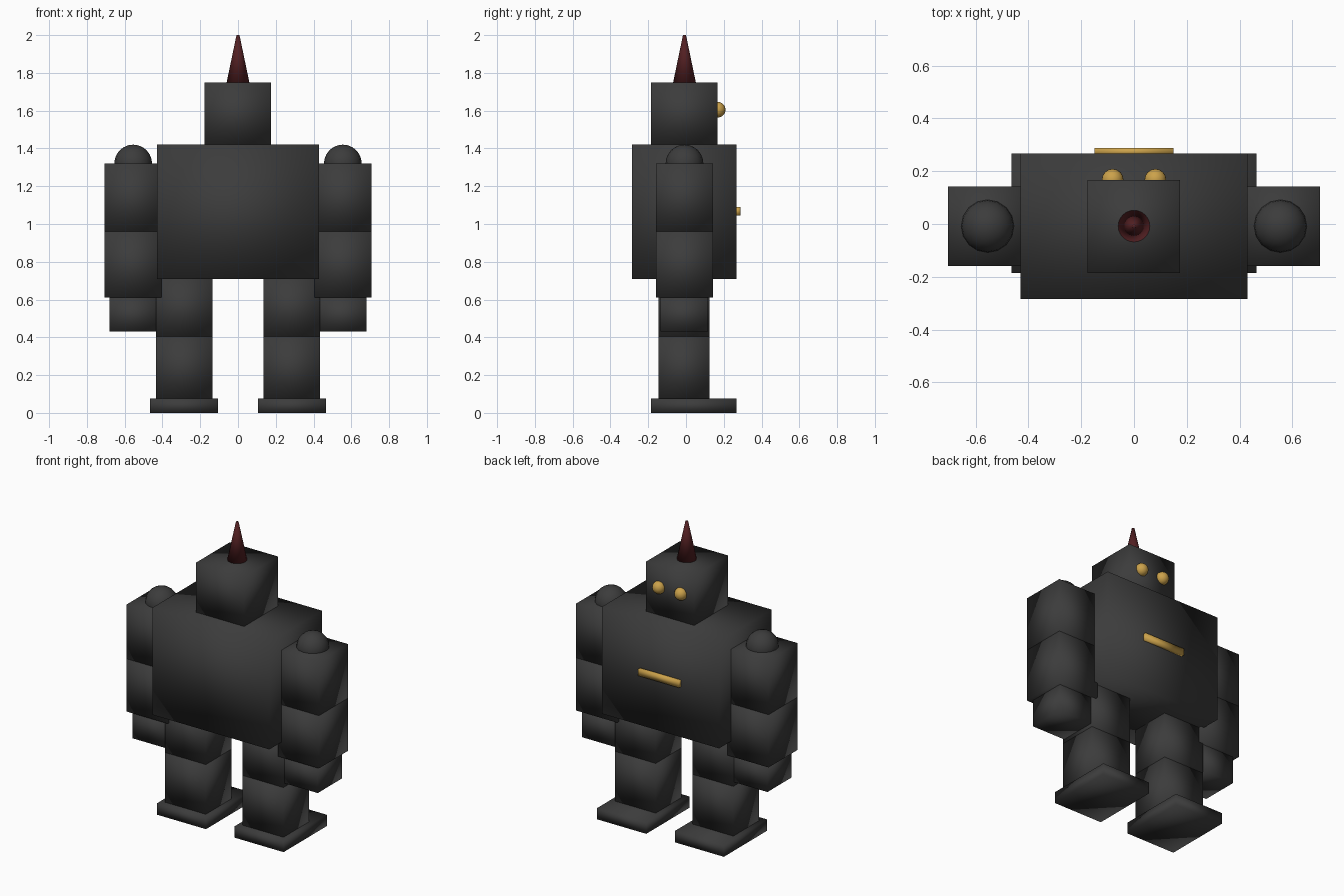
import bpy
import bmesh
from mathutils import Matrix, Vector

if "Cube" in bpy.data.objects:
    bpy.data.objects.remove(bpy.data.objects["Cube"])


def material(name, rgb):
    m = bpy.data.materials.new(name)
    m.diffuse_color = (*rgb, 1)
    m.use_nodes = True
    m.node_tree.nodes["Principled BSDF"].inputs["Base Color"].default_value = m.diffuse_color
    return m


GREY = material("dark grey", (0.045, 0.045, 0.045))
GOLD = material("gold", (0.60, 0.36, 0.07))
RED = material("dark red", (0.085, 0.014, 0.016))


def finish(name, bm, mat):
    me = bpy.data.meshes.new(name)
    bm.to_mesh(me)
    bm.free()
    # softly shaded throughout, even over the box corners
    for p in me.polygons:
        p.use_smooth = True
    me.materials.append(mat)
    ob = bpy.data.objects.new(name, me)
    bpy.context.collection.objects.link(ob)
    return ob


def box(name, x, y, z, mat=GREY):
    """Box from (min, max) ranges on each axis."""
    bm = bmesh.new()
    size = Vector((x[1] - x[0], y[1] - y[0], z[1] - z[0]))
    mid = Vector((sum(x) / 2, sum(y) / 2, sum(z) / 2))
    bmesh.ops.create_cube(bm, size=1, matrix=Matrix.Translation(mid) @ Matrix.Diagonal((*size, 1)))
    return finish(name, bm, mat)


def ball(name, centre, radius, mat):
    bm = bmesh.new()
    bmesh.ops.create_uvsphere(bm, u_segments=16, v_segments=12, radius=radius,
                              matrix=Matrix.Translation(centre))
    return finish(name, bm, mat)


# Torso, head and mouth bar
box("torso", (-0.43, 0.43), (-0.285, 0.267), (0.71, 1.42))
box("head", (-0.177, 0.175), (-0.186, 0.167), (1.42, 1.75))
box("mouth", (-0.15, 0.15), (0.26, 0.288), (1.045, 1.09), GOLD)

# Head spike
bm = bmesh.new()
bmesh.ops.create_cone(bm, cap_ends=True, segments=24, radius1=0.06, radius2=0.008, depth=0.25,
                      matrix=Matrix.Translation((0, -0.008, 1.875)))
finish("head_spike", bm, RED)

# Paired parts
for side, s in (("left", -1), ("right", 1)):
    def pair(part, x0, x1, y, z):
        box(f"{side}_{part}", tuple(sorted((s * x0, s * x1))), y, z)

    ball(f"{side}_eye", (s * 0.081, 0.168, 1.605), 0.041, GOLD)
    ball(f"{side}_shoulder", (s * 0.555, -0.008, 1.32), 0.1, GREY)
    pair("upper_arm", 0.405, 0.706, (-0.16, 0.143), (0.96, 1.32))
    pair("forearm", 0.405, 0.706, (-0.16, 0.143), (0.61, 0.96))
    pair("hand", 0.43, 0.68, (-0.135, 0.117), (0.43, 0.61))
    pair("thigh", 0.135, 0.435, (-0.145, 0.125), (0.405, 0.71))
    pair("shin", 0.135, 0.435, (-0.145, 0.125), (0.075, 0.405))
    pair("foot", 0.105, 0.465, (-0.186, 0.267), (0.0, 0.075))
